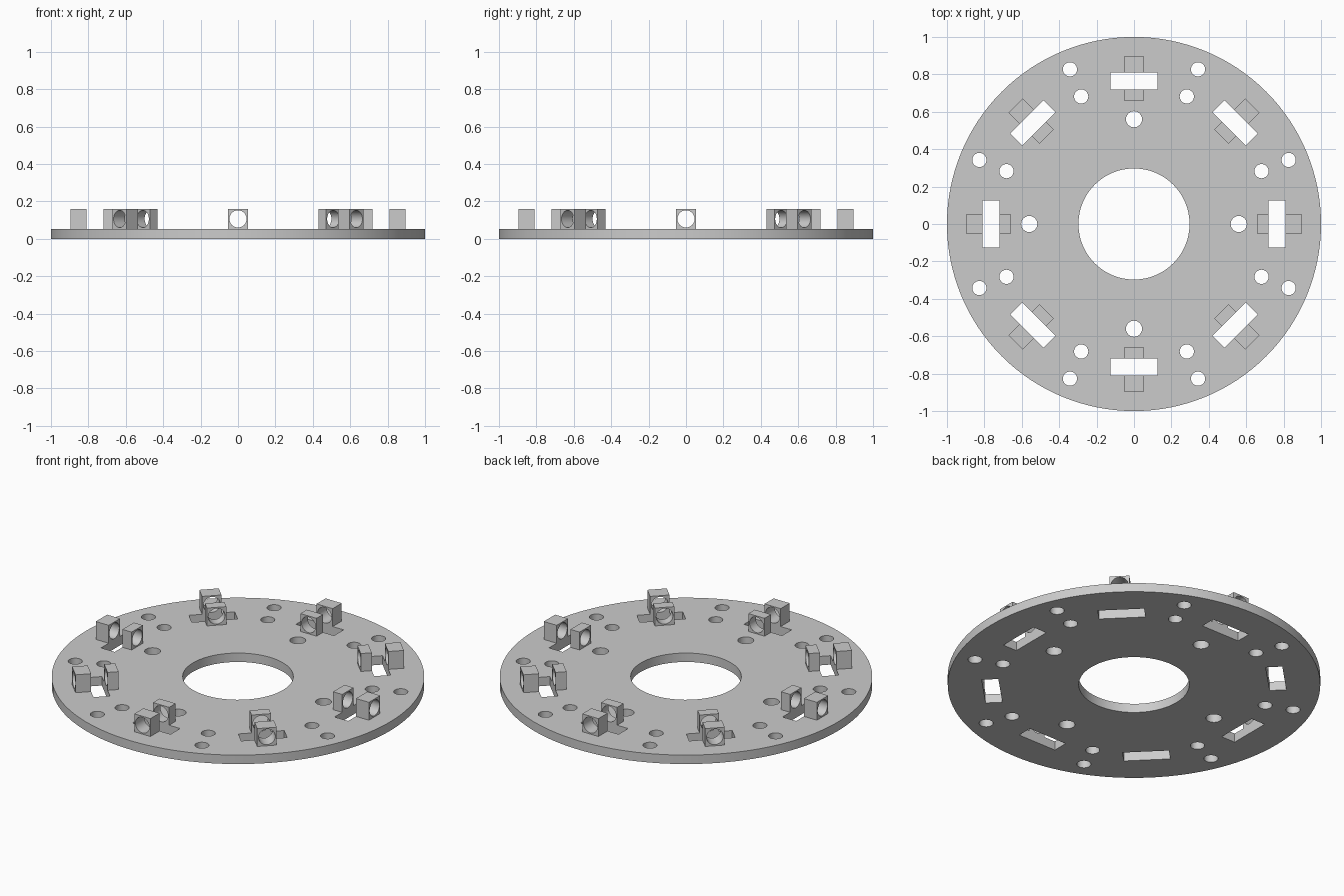
import bpy, bmesh, math
from mathutils import Matrix, Vector

cube = bpy.data.objects.get("Cube")
if cube:
    bpy.data.objects.remove(cube)

# Material
grey = bpy.data.materials.new("plain_grey")
grey.use_nodes = True
colour = (0.6, 0.6, 0.6, 1)
grey.diffuse_color = colour
grey.node_tree.nodes["Principled BSDF"].inputs["Base Color"].default_value = colour


def circle(radius, centre=(0, 0), sides=32):
    return [(centre[0] + radius * math.cos(math.tau * i / sides),
             centre[1] + radius * math.sin(math.tau * i / sides)) for i in range(sides)]


def rectangle(width, height, centre=(0, 0)):
    return [(centre[0] + sx * width / 2, centre[1] + sy * height / 2)
            for sx, sy in ((-1, -1), (1, -1), (1, 1), (-1, 1))]


def turned(points, angle):
    c, s = math.cos(angle), math.sin(angle)
    return [(c * x - s * y, s * x + c * y) for x, y in points]


def extruded(name, loops, depth, matrix):
    """Solid from an outer loop and hole loops, extruded both ways along its z."""
    curve = bpy.data.curves.new(name + "_outline", "CURVE")
    curve.dimensions = "2D"
    curve.fill_mode = "BOTH"
    curve.extrude = depth / 2
    for loop in loops:
        spline = curve.splines.new("POLY")
        spline.points.add(len(loop) - 1)
        for point, (x, y) in zip(spline.points, loop):
            point.co = (x, y, 0, 1)
        spline.use_cyclic_u = True
    helper = bpy.data.objects.new(name + "_helper", curve)
    bpy.context.collection.objects.link(helper)
    graph = bpy.context.evaluated_depsgraph_get()
    mesh = bpy.data.meshes.new_from_object(helper.evaluated_get(graph))
    bpy.data.objects.remove(helper)
    bpy.data.curves.remove(curve)

    bm = bmesh.new()
    bm.from_mesh(mesh)
    bmesh.ops.remove_doubles(bm, verts=bm.verts, dist=0.0001)
    bmesh.ops.recalc_face_normals(bm, faces=bm.faces)
    bm.to_mesh(mesh)
    bm.free()
    mesh.name = name
    mesh.materials.clear()
    mesh.materials.append(grey)
    obj = bpy.data.objects.new(name, mesh)
    obj.matrix_world = matrix
    bpy.context.collection.objects.link(obj)
    bpy.ops.object.select_all(action="DESELECT")
    obj.select_set(True)
    bpy.context.view_layer.objects.active = obj
    bpy.ops.object.shade_smooth_by_angle(angle=math.radians(30))
    return obj


thickness = 0.053
step = math.tau / 8

# Round plate with centre opening, slots and bolt holes
loops = [circle(1, sides=128), circle(0.297, sides=64)]
for i in range(8):
    loops.append(turned(rectangle(0.09, 0.25, (0.765, 0)), i * step))
    for radius in (0.738, 0.895):
        loops.append(turned(circle(0.038, (radius, 0)), (i + 0.5) * step))
for i in range(4):
    loops.append(turned(circle(0.043, (0.56, 0)), i * 2 * step))
extruded("plate", loops, thickness, Matrix.Translation((0, 0, thickness / 2)))

# Pairs of bored lugs on either side of every slot
size = 0.106
lug = [rectangle(size, size), circle(0.046)]
for i in range(8):
    angle = i * step
    for name, inner, outer in (("inner_lug", 0.66, 0.72), ("outer_lug", 0.81, 0.895)):
        middle = (inner + outer) / 2
        place = Vector((middle * math.cos(angle), middle * math.sin(angle),
                        thickness + size / 2))
        matrix = (Matrix.Translation(place) @ Matrix.Rotation(angle + math.pi / 2, 4, "Z")
                  @ Matrix.Rotation(math.pi / 2, 4, "X"))
        extruded(f"{name}_{i + 1}", lug, outer - inner, matrix)
